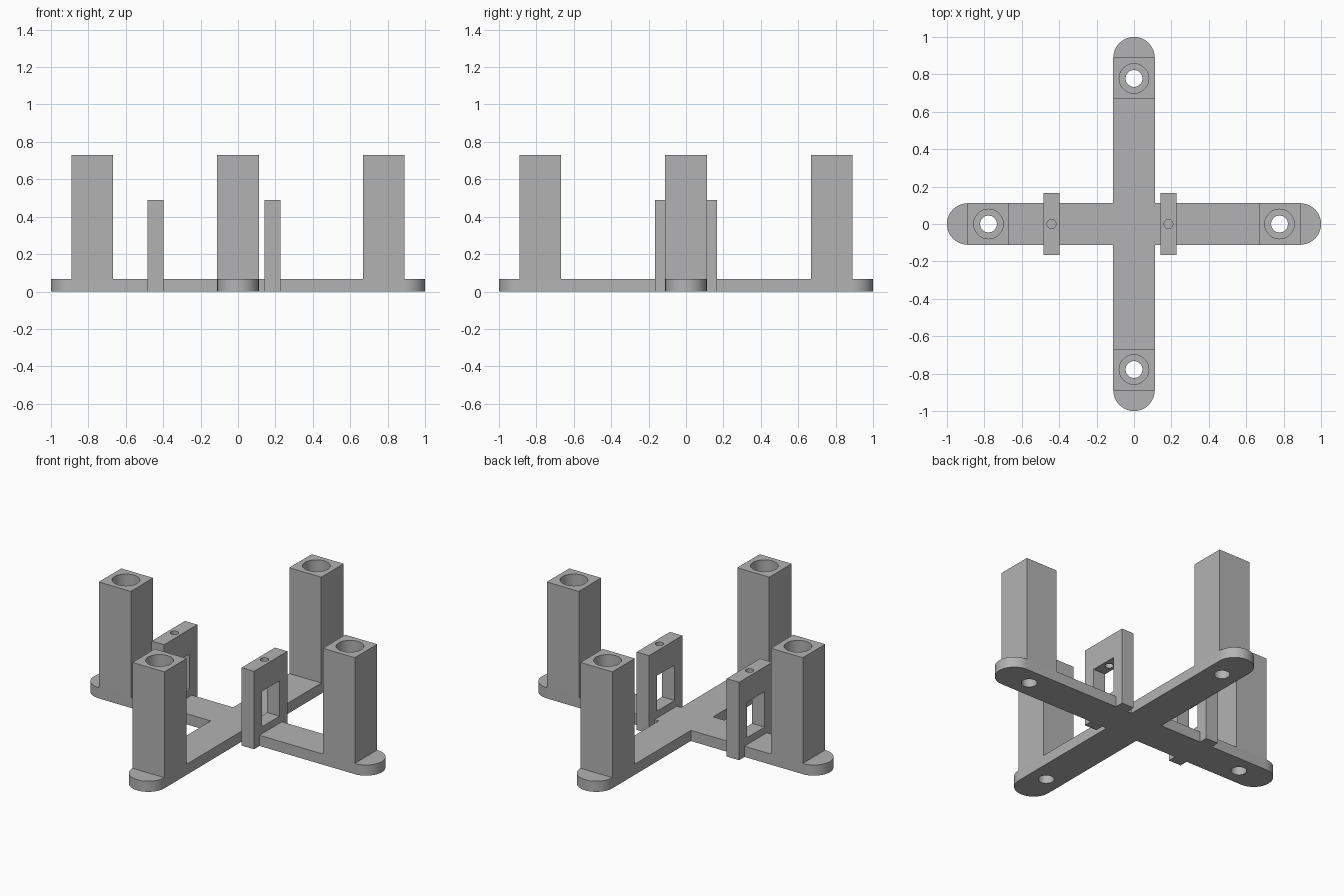
import bpy, bmesh
from math import sin, cos, pi
from mathutils import Matrix, Vector

cube = bpy.data.objects.get("Cube")
if cube:
    bpy.data.objects.remove(cube, do_unlink=True)

HALF = 0.111      # half width of arms and posts
REACH = 0.889     # centre of the rounded arm ends
PLATE = 0.067     # plate thickness
POST_TOP = 0.731
POST_AT = 0.778   # distance of posts from the centre
FRAME_TOP = 0.489

grey = bpy.data.materials.new("plain grey")
grey.use_nodes = True
COLOUR = (0.45, 0.45, 0.45, 1)
grey.diffuse_color = COLOUR
grey.node_tree.nodes["Principled BSDF"].inputs["Base Color"].default_value = COLOUR


def make(name, bm):
    bmesh.ops.recalc_face_normals(bm, faces=bm.faces)
    mesh = bpy.data.meshes.new(name)
    bm.to_mesh(mesh)
    bm.free()
    mesh.materials.append(grey)
    obj = bpy.data.objects.new(name, mesh)
    bpy.context.collection.objects.link(obj)
    return obj


def box(name, low, high):
    low, high = Vector(low), Vector(high)
    bm = bmesh.new()
    bmesh.ops.create_cube(bm, size=1)
    bmesh.ops.scale(bm, vec=high - low, verts=bm.verts)
    bmesh.ops.translate(bm, vec=(low + high) / 2, verts=bm.verts)
    return make(name, bm)


def rod(name, x, y, radius, bottom, top):
    bm = bmesh.new()
    bmesh.ops.create_cone(bm, cap_ends=True, segments=48, radius1=radius,
                          radius2=radius, depth=top - bottom)
    bmesh.ops.translate(bm, vec=(x, y, (bottom + top) / 2), verts=bm.verts)
    return make(name, bm)


def cut(obj, cutter):
    cutter.hide_render = True
    mod = obj.modifiers.new("cut", "BOOLEAN")
    mod.operation = "DIFFERENCE"
    mod.solver = "EXACT"
    mod.object = cutter
    bpy.context.view_layer.objects.active = obj
    bpy.ops.object.modifier_apply(modifier=mod.name)
    bpy.data.objects.remove(cutter, do_unlink=True)


def smooth(obj):
    bpy.ops.object.select_all(action="DESELECT")
    obj.select_set(True)
    bpy.context.view_layer.objects.active = obj
    bpy.ops.object.shade_smooth_by_angle(angle=pi / 6)


# Cross-shaped plate: one rounded arm outline turned four times
STEPS = 24
arm = [Vector((REACH + HALF * sin(pi * i / STEPS), -HALF * cos(pi * i / STEPS), 0))
       for i in range(STEPS + 1)]
arm.append(Vector((HALF, HALF, 0)))
bm = bmesh.new()
outline = [bm.verts.new(Matrix.Rotation(k * pi / 2, 3, "Z") @ p)
           for k in range(4) for p in arm]
face = bm.faces.new(outline)
extruded = bmesh.ops.extrude_face_region(bm, geom=[face])
top_verts = [g for g in extruded["geom"] if isinstance(g, bmesh.types.BMVert)]
bmesh.ops.translate(bm, vec=(0, 0, PLATE), verts=top_verts)
plate = make("cross_plate", bm)

# Square posts with a wide bore, and a screw hole below each
for side, dx, dy in (("left", 1, 0), ("right", -1, 0), ("front", 0, -1), ("back", 0, 1)):
    x, y = dx * POST_AT, dy * POST_AT
    post = box(side + "_post", (x - HALF, y - HALF, PLATE), (x + HALF, y + HALF, POST_TOP))
    cut(post, rod("bore_cutter", x, y, 0.079, 0, 1))
    cut(plate, rod("screw_cutter", x, y, 0.045, -0.1, 0.2))
    smooth(post)
smooth(plate)

# Upright frames with a window and a small hole in the top
for side, x in (("left", 0.184), ("right", -0.441)):
    frame = box(side + "_frame", (x - 0.043, -0.165, 0), (x + 0.043, 0.165, FRAME_TOP))
    cut(frame, box("window_cutter", (x - 0.1, -0.088, 0.111), (x + 0.1, 0.088, 0.333)))
    cut(frame, rod("hole_cutter", x, 0, 0.024, 0.25, 0.6))
    smooth(frame)
